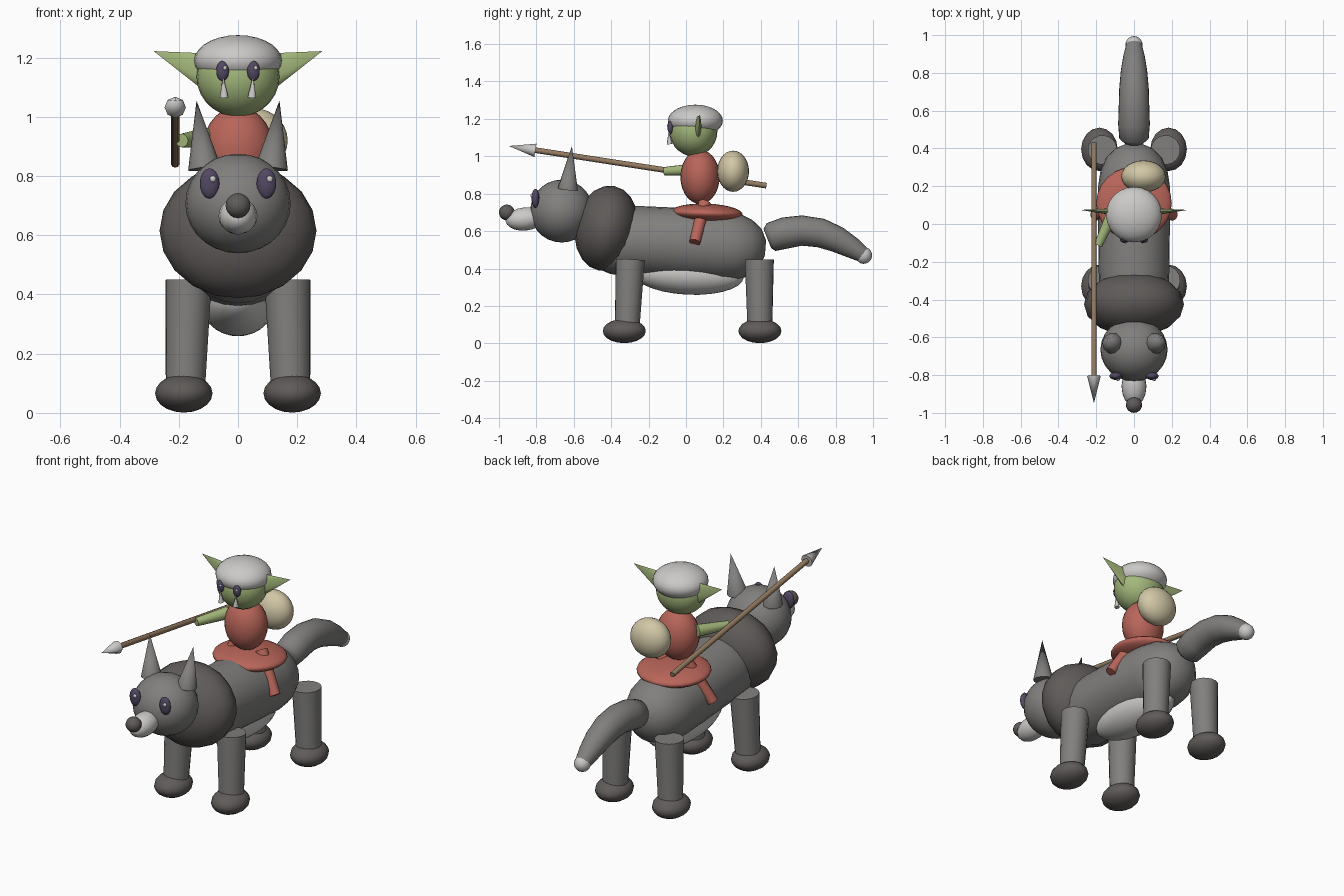
import bpy, math
from mathutils import Vector, Matrix

if "Cube" in bpy.data.objects:
    bpy.data.objects.remove(bpy.data.objects["Cube"])


def material(name, r, g, b):
    m = bpy.data.materials.new(name)
    m.use_nodes = True
    m.diffuse_color = (r, g, b, 1)
    bsdf = next(n for n in m.node_tree.nodes if n.type == 'BSDF_PRINCIPLED')
    bsdf.inputs["Base Color"].default_value = (r, g, b, 1)
    return m


FUR = material("grey fur", .22, .215, .21)
DARK = material("dark fur", .115, .104, .1)
LIGHT = material("pale grey", .6, .59, .58)
RED = material("red cloth", .48, .13, .1)
GREEN = material("green skin", .37, .48, .2)
BEIGE = material("beige canvas", .64, .57, .38)
WOOD = material("brown wood", .3, .2, .12)
EYE = material("purple eye", .085, .065, .125)


def finish(name, mat, angle=50):
    ob = bpy.context.object
    ob.name = ob.data.name = name
    ob.data.materials.append(mat)
    bpy.ops.object.shade_smooth_by_angle(angle=math.radians(angle))
    return ob


def ball(name, mat, loc, size, tilt=0, seg=24, rings=14):
    """Ellipsoid with half sizes, tilted about x."""
    bpy.ops.mesh.primitive_uv_sphere_add(segments=seg, ring_count=rings, radius=1, location=loc,
                                         rotation=(math.radians(tilt), 0, 0))
    bpy.context.object.scale = size
    return finish(name, mat)


def rod(name, mat, a, b, r1, r2, seg=14, flat=1):
    """Tapered cylinder or cone from a to b, optionally flattened along y."""
    a, b = Vector(a), Vector(b)
    axis = (b - a).normalized()
    bpy.ops.mesh.primitive_cone_add(vertices=seg, radius1=r1, radius2=r2, depth=(b - a).length)
    ob = bpy.context.object
    ob.data.transform(axis.to_track_quat('Z', 'Y').to_matrix().to_4x4())
    ob.data.transform(Matrix.Scale(flat, 4, (0, 1, 0)))
    ob.location = (a + b) / 2
    return finish(name, mat)


def loft(name, mat, stations, seg=24):
    """Round skin over (y, z, radius) stations in the centre plane."""
    verts, faces = [], []
    last = len(stations) - 1
    for i, (y, z, r) in enumerate(stations):
        p, q = stations[max(i - 1, 0)], stations[min(i + 1, last)]
        t = Vector((0, q[0] - p[0], q[1] - p[1])).normalized()
        up = Vector((1, 0, 0)).cross(t)
        for k in range(seg):
            a = k * math.tau / seg
            verts.append(Vector((0, y, z)) + r * (math.cos(a) * Vector((1, 0, 0)) + math.sin(a) * up))
    for i in range(last):
        for k in range(seg):
            n = (k + 1) % seg
            faces.append((i * seg + k, i * seg + n, (i + 1) * seg + n, (i + 1) * seg + k))
    faces.append(tuple(reversed(range(seg))))
    faces.append(tuple(range(last * seg, (last + 1) * seg)))
    me = bpy.data.meshes.new(name)
    me.from_pydata(verts, [], faces)
    ob = bpy.data.objects.new(name, me)
    bpy.context.collection.objects.link(ob)
    bpy.ops.object.select_all(action='DESELECT')
    ob.select_set(True)
    bpy.context.view_layer.objects.active = ob
    return finish(name, mat, 60)


# Mount: body, belly, mane, tail
loft("body", FUR, [(-.5, .55, .14), (-.4, .55, .18), (-.25, .547, .187), (0, .533, .19), (.2, .52, .19),
                   (.28, .515, .178), (.35, .513, .148), (.4, .512, .1), (.425, .51, .04)])
ball("belly", LIGHT, (0, .01, .37), (.125, .3, .11), -3)
ball("mane", DARK, (0, -.425, .615), (.265, .17, .23), -10, seg=16, rings=10)
loft("tail", FUR, [(.435, .56, .055), (.455, .568, .078), (.53, .59, .084), (.62, .603, .081),
                   (.72, .59, .078), (.81, .555, .07), (.89, .51, .057), (.95, .472, .042)])
ball("tail_tip", LIGHT, (0, .95, .47), (.045, .045, .045), seg=14, rings=10)

# Mount head
ball("mount_head", FUR, (0, -.665, .707), (.178, .168, .168))
ball("snout", LIGHT, (0, -.86, .665), (.066, .105, .062), 6, seg=16, rings=10)
ball("mount_nose", DARK, (0, -.958, .7), (.043, .042, .042), seg=14, rings=10)

for side, s in (("left", 1), ("right", -1)):
    rod(side + "_mount_ear", FUR, (s * .113, -.632, .825), (s * .14, -.61, 1.055), .056, 0, seg=10)
    ball(side + "_mount_eye", EYE, (s * .096, -.805, .775), (.034, .021, .051), seg=14, rings=10)
    ball(side + "_mount_eye_glint", LIGHT, (s * .096 + .011, -.823, .79), (.011, .008, .011), seg=8, rings=6)
    # Legs and paws
    for end, top, foot in (("front", -.298, -.315), ("rear", .392, .395)):
        rod(f"{side}_{end}_leg", FUR, (s * .178, foot, .07), (s * .167, top, .447), .066, .078, seg=18)
        ball(f"{side}_{end}_paw", DARK, (s * .183, foot - (.015 if end == "front" else 0), .066),
             (.097, .115, .065), seg=16, rings=10)
    # Paired rider parts
    rod(side + "_rider_leg", RED, (s * .08, .1, .75), (s * .205, .047, .54), .034, .03)
    rod(side + "_rider_ear", GREEN, (s * .105, .055, 1.155), (s * .285, .085, 1.222), .062, 0, seg=12, flat=.3)
    ball(side + "_rider_eye", EYE, (s * .052, -.083, 1.155), (.022, .016, .034), seg=14, rings=10)
    ball(side + "_rider_eye_glint", LIGHT, (s * .052 + .008, -.097, 1.165), (.007, .005, .007), seg=8, rings=6)
    rod(side + "_tusk", LIGHT, (s * .047, -.088, 1.065), (s * .05, -.092, 1.13), .015, .002, seg=8)

# Saddle and rider
ball("saddle", RED, (0, .11, .695), (.2, .193, .052), -2)
ball("torso", RED, (0, .075, .89), (.12, .105, .145))
ball("rider_head", GREEN, (0, .04, 1.135), (.14, .128, .135))
ball("cap", LIGHT, (0, .05, 1.19), (.148, .147, .086))
ball("pack", BEIGE, (.05, .252, .92), (.118, .085, .11))
rod("right_arm", GREEN, (-.11, .06, .93), (-.19, -.112, .92), .034, .023)

# Spear
rod("spear_shaft", WOOD, (-.212, .43, .843), (-.212, -.82, 1.035), .015, .015, seg=10)
rod("spear_head", LIGHT, (-.212, -.805, 1.032), (-.212, -.948, 1.055), .036, 0, seg=8)
